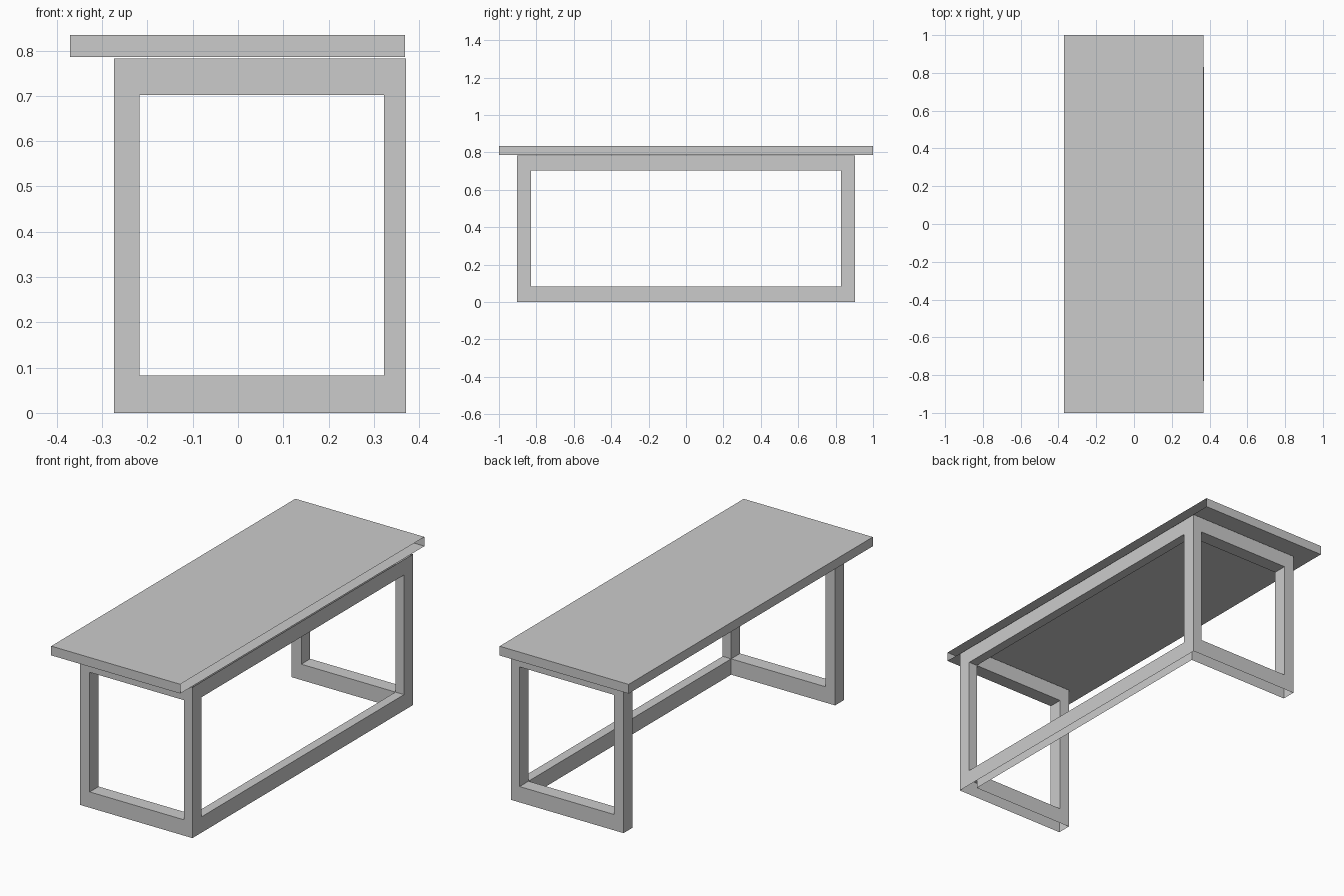
import bpy, bmesh

if "Cube" in bpy.data.objects:
    bpy.data.objects.remove(bpy.data.objects["Cube"])


def block_shell(name, xs, ys, zs, filled, skipped):
    """Skin the filled cells of a small grid, leaving the skipped outer sides open."""
    size = (len(xs) - 1, len(ys) - 1, len(zs) - 1)
    bm = bmesh.new()
    for i in range(size[0]):
        for j in range(size[1]):
            for k in range(size[2]):
                cell = (i, j, k)
                if not filled(*cell):
                    continue
                for axis in range(3):
                    for step in (-1, 1):
                        n = list(cell)
                        n[axis] += step
                        outside = not 0 <= n[axis] < size[axis]
                        if outside and (axis, step) in skipped:
                            continue
                        if not outside and filled(*n):
                            continue
                        u, v = (axis + 1) % 3, (axis + 2) % 3
                        quad = []
                        for du, dv in ((0, 0), (1, 0), (1, 1), (0, 1)):
                            c = list(cell)
                            c[axis] += step > 0
                            c[u] += du
                            c[v] += dv
                            quad.append(bm.verts.new((xs[c[0]], ys[c[1]], zs[c[2]])))
                        bm.faces.new(quad if step > 0 else quad[::-1])
    bmesh.ops.remove_doubles(bm, verts=bm.verts, dist=0.0005)
    mesh = bpy.data.meshes.new(name)
    bm.to_mesh(mesh)
    bm.free()
    obj = bpy.data.objects.new(name, mesh)
    bpy.context.collection.objects.link(obj)
    return obj


# Table top: thin slab, open along its right edge
block_shell("table_top", (-0.371, 0.369), (-1, 1), (0.786, 0.834),
            lambda i, j, k: True, {(0, 1)})


# Base: two end frames joined by a long frame on the right side
def in_base(i, j, k):
    if j == 1:                      # long rails, top and bottom
        return i == 2 and k != 1
    return i != 1 or k != 1         # end frames with a window


# the base is open on the floor and under the table top
block_shell("base_frame",
            (-0.274, -0.218, 0.322, 0.371),
            (-0.903, -0.83, 0.83, 0.903),
            (0, 0.082, 0.702, 0.782),
            in_base, {(2, -1), (2, 1)})
